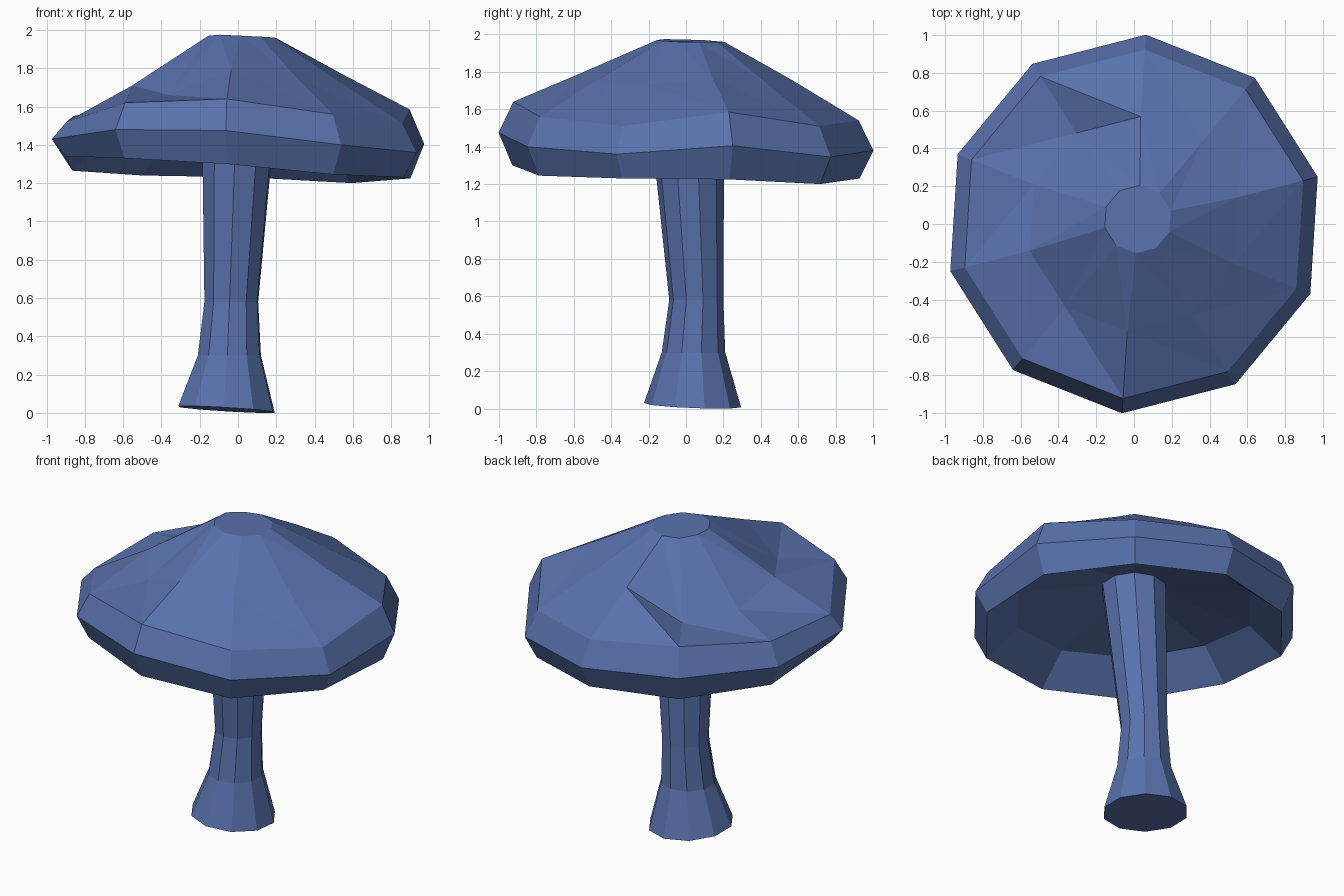
import bpy, bmesh
from math import sin, cos, radians

if "Cube" in bpy.data.objects:
    bpy.data.objects.remove(bpy.data.objects["Cube"])

SIDES = 10
PHASE = -165.6   # first corner angle, then every 36 degrees counter-clockwise


def ring(bm, radius, heights, centre=(0, 0)):
    """Ten-cornered loop; heights is one number or one per corner."""
    if not isinstance(heights, (list, tuple)):
        heights = [heights] * SIDES
    out = []
    for k, z in enumerate(heights):
        a = radians(PHASE + 36 * k)
        out.append(bm.verts.new((centre[0] + radius * cos(a),
                                 centre[1] + radius * sin(a), z)))
    return out


def bridge(bm, low, high, split=False):
    for k in range(SIDES):
        n = (k + 1) % SIDES
        if split:
            bm.faces.new((low[k], low[n], high[k]))
            bm.faces.new((low[n], high[n], high[k]))
        else:
            bm.faces.new((low[k], low[n], high[n], high[k]))


def finish(bm, name):
    bmesh.ops.recalc_face_normals(bm, faces=bm.faces[:])
    mesh = bpy.data.meshes.new(name)
    bm.to_mesh(mesh)
    bm.free()
    obj = bpy.data.objects.new(name, mesh)
    bpy.context.collection.objects.link(obj)
    mat = bpy.data.materials.get("blue") or bpy.data.materials.new("blue")
    mat.diffuse_color = (0.1, 0.17, 0.42, 1)
    mat.use_nodes = True
    mat.node_tree.nodes["Principled BSDF"].inputs["Base Color"].default_value = mat.diffuse_color
    mesh.materials.append(mat)
    return obj


# Cap: hollow underside, lip, widest rim, upper rim, dented dome, flat crown
bm = bmesh.new()
lip = [1.34, 1.33, 1.30, 1.245, 1.23, 1.225, 1.20, 1.23, 1.24, 1.265]
loops = [
    ring(bm, 0.20, 1.56),
    ring(bm, 0.73, [z + 0.175 for z in lip]),
    ring(bm, 0.93, lip),
    ring(bm, 1.004, [1.43, 1.48, 1.475, 1.40, 1.36, 1.405, 1.345, 1.38, 1.41, 1.41]),
    ring(bm, 0.925, [1.52, 1.62, 1.64, 1.56, 1.51, 1.585, 1.51, 1.54, 1.585, 1.55]),
    ring(bm, 0.57, [1.71, 1.66, 1.79, 1.75, 1.73, 1.765, 1.73, 1.755, 1.58, 1.62]),
    ring(bm, 0.18, [1.97, 1.975, 1.97, 1.965, 1.96, 1.96, 1.96, 1.96, 1.96, 1.97], (0.02, 0.025)),
]
for i in range(len(loops) - 1):
    bridge(bm, loops[i], loops[i + 1], split=(i >= 4))
bm.faces.new(loops[0])
bm.faces.new(loops[-1])
finish(bm, "mushroom_cap")

# Stem: leaning, flared foot with a slightly tilted base
bm = bmesh.new()
base = ring(bm, 0.26, 0, (-0.06, 0.035))
for v in base:
    v.co.z = 0.025 - 0.06 * (v.co.x + 0.06) - 0.04 * v.co.y
low_z = min(v.co.z for v in base)
for v in base:
    v.co.z -= low_z
loops = [
    base,
    ring(bm, 0.17, 0.30, (-0.045, 0.04)),
    ring(bm, 0.145, 0.58, (-0.035, 0.055)),
    ring(bm, 0.20, 1.58, (0.005, 0.005)),
]
for a, b in zip(loops, loops[1:]):
    bridge(bm, a, b)
bm.faces.new(loops[0])
bm.faces.new(loops[-1])
finish(bm, "mushroom_stem")
